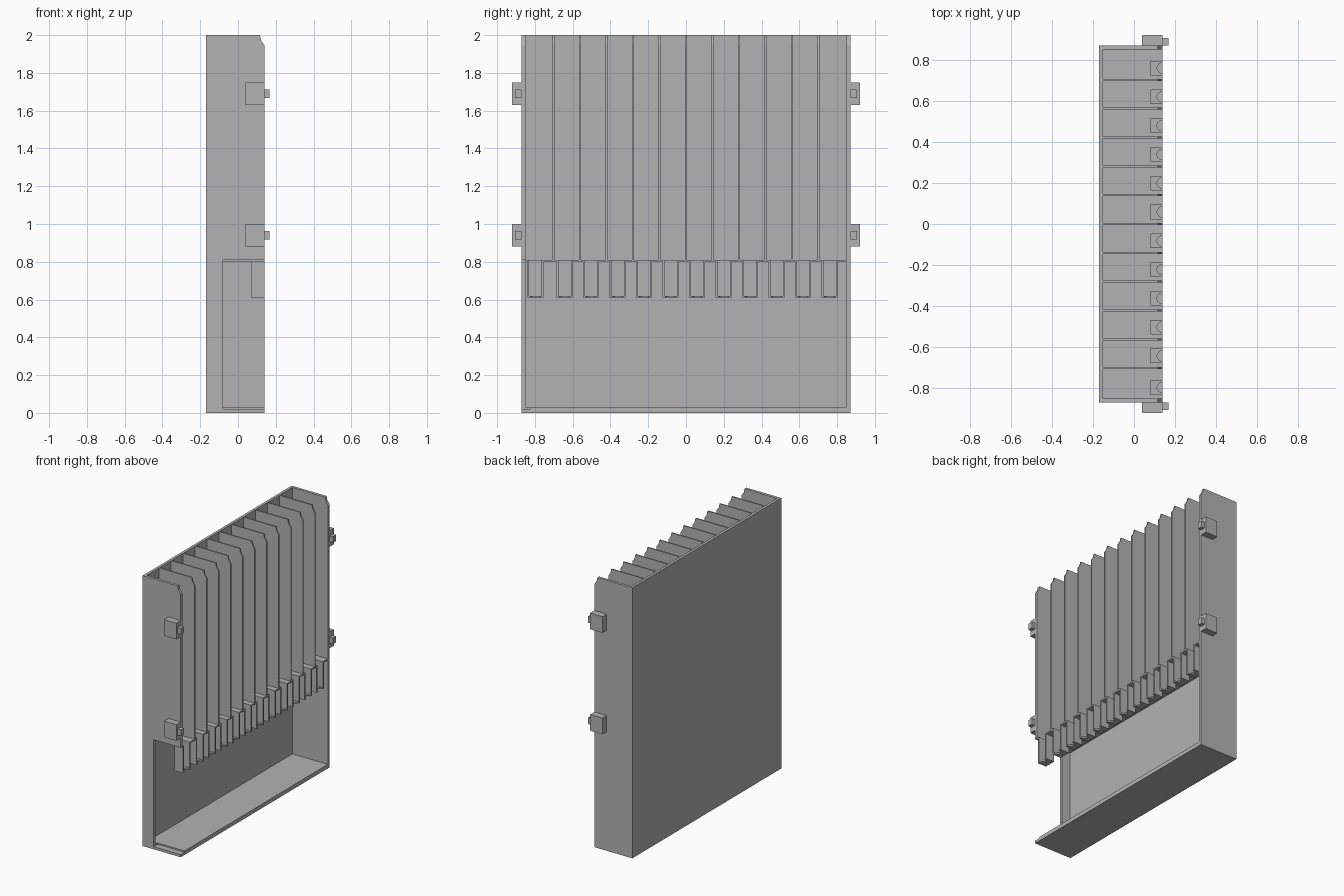
import bpy
import bmesh
import math

cube = bpy.data.objects.get("Cube")
if cube:
    bpy.data.objects.remove(cube, do_unlink=True)

grey = bpy.data.materials.new("plain grey")
GREY = (0.45, 0.45, 0.45, 1)
grey.diffuse_color = GREY
grey.use_nodes = True
grey.node_tree.nodes["Principled BSDF"].inputs["Base Color"].default_value = GREY


def prism(bm, outline, axis, lo, hi):
    """Extrude an outline: (x, z) along y, or (x, y) along z."""
    def place(p, t):
        return (p[0], t, p[1]) if axis == "y" else (p[0], p[1], t)
    face = bm.faces.new([bm.verts.new(place(p, lo)) for p in outline])
    ext = bmesh.ops.extrude_face_region(bm, geom=[face])["geom"]
    for v in ext:
        if isinstance(v, bmesh.types.BMVert):
            v.co = place((v.co.x, v.co.z if axis == "y" else v.co.y), hi)


def box(bm, x0, x1, y0, y1, z0, z1):
    prism(bm, [(x0, y0), (x1, y0), (x1, y1), (x0, y1)], "z", z0, z1)


def finish(name, bm):
    bmesh.ops.recalc_face_normals(bm, faces=bm.faces[:])
    mesh = bpy.data.meshes.new(name)
    bm.to_mesh(mesh)
    bm.free()
    mesh.materials.append(grey)
    obj = bpy.data.objects.new(name, mesh)
    bpy.context.collection.objects.link(obj)


# Main dimensions
BACK, INNER, FRONT = -0.17, -0.15, 0.14
SIDE, SIDE_IN = 0.87, 0.85
WINDOW_X, WINDOW_Y, SHELF = -0.08, -0.825, 0.81
NOSE = [(FRONT, 1.945), (0.122, 1.972), (0.116, 2.0)]

# Back panel
bm = bmesh.new()
box(bm, BACK, INNER, -SIDE, SIDE, 0, 2)
finish("back_panel", bm)

# Full side wall
bm = bmesh.new()
prism(bm, [(INNER, 0), (FRONT, 0)] + NOSE + [(INNER, 2)], "y", SIDE_IN, SIDE)
finish("closed_side_wall", bm)

# Side wall with the lower access window
bm = bmesh.new()
prism(bm, [(INNER, 0), (FRONT, 0), (FRONT, 0.02), (WINDOW_X, 0.02),
           (WINDOW_X, SHELF), (FRONT, SHELF)] + NOSE + [(INNER, 2)],
      "y", -SIDE, -SIDE_IN)
finish("window_side_wall", bm)

# Tray floor, lowered beside the window
bm = bmesh.new()
box(bm, INNER, FRONT, -SIDE_IN, SIDE_IN, 0, 0.02)
prism(bm, [(INNER, -SIDE_IN), (WINDOW_X, -SIDE_IN), (WINDOW_X, WINDOW_Y),
           (FRONT, WINDOW_Y), (FRONT, SIDE_IN), (INNER, SIDE_IN)],
      "z", 0.02, 0.03)
finish("tray_floor", bm)

# Dividers between the twelve slots
bm = bmesh.new()
for i in range(11):
    y = (i - 5) * 0.1405
    prism(bm, [(INNER, SHELF - 0.005), (FRONT, SHELF - 0.005)] + NOSE
          + [(INNER, 2)], "y", y - 0.005, y + 0.005)
finish("slot_dividers", bm)

# Shelf with an open notch above every cup
cups = [-0.797] + [-0.643 + 0.1403 * i for i in range(11)]
HALF, WALL, CUP_X, CUP_Z = 0.033, 0.01, 0.07, 0.61
outline = [(INNER, SIDE_IN), (INNER, -SIDE_IN), (FRONT, -SIDE_IN)]
for c in cups:
    outline += [(FRONT, c - HALF), (CUP_X + WALL, c - HALF),
                (CUP_X + WALL, c + HALF), (FRONT, c + HALF)]
outline.append((FRONT, SIDE_IN))
bm = bmesh.new()
prism(bm, outline, "z", SHELF - 0.01, SHELF)
finish("slot_shelf", bm)

# Open-fronted cups with a rounded finger notch in the floor
bm = bmesh.new()
for c in cups:
    top = SHELF - 0.01
    a, b = c - HALF - WALL, c + HALF + WALL
    box(bm, CUP_X, CUP_X + WALL, a, b, CUP_Z, top)
    for y0 in (a, b - WALL):
        box(bm, CUP_X + WALL, FRONT, y0, y0 + WALL, CUP_Z, top)
    notch = [(FRONT - 0.028 * math.sin(math.pi * k / 8),
              c - 0.026 * math.cos(math.pi * k / 8)) for k in range(9)]
    prism(bm, [(CUP_X + WALL, c - HALF), (FRONT, c - HALF)] + notch
          + [(FRONT, c + HALF), (CUP_X + WALL, c + HALF)],
          "z", CUP_Z, CUP_Z + WALL)
finish("dispensing_cups", bm)

# Mounting blocks with small pegs on both sides
bm = bmesh.new()
for s in (-1, 1):
    for z in (0.94, 1.69):
        box(bm, 0.04, FRONT, s * (SIDE - 0.015), s * 0.92, z - 0.06, z + 0.06)
        box(bm, FRONT, 0.168, s * 0.87, s * 0.906, z - 0.023, z + 0.023)
finish("mounting_blocks", bm)
